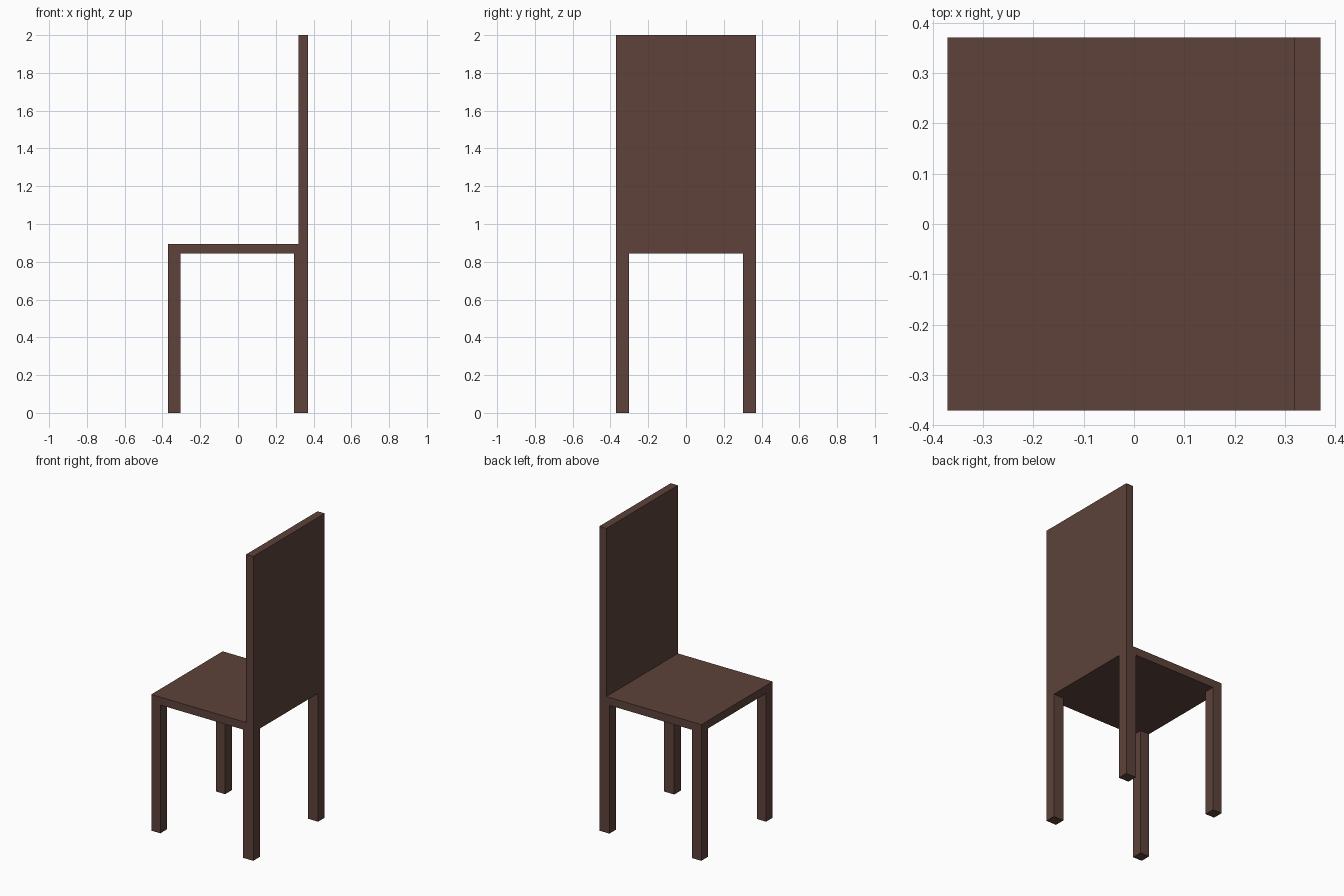
import bpy
import bmesh
from mathutils import Vector

if "Cube" in bpy.data.objects:
    bpy.data.objects.remove(bpy.data.objects["Cube"])

H = 0.371                      # half width of the chair
SEAT_LOW, SEAT_TOP = 0.843, 0.895

wood = bpy.data.materials.new("dark_wood")
wood.diffuse_color = (0.11, 0.055, 0.042, 1)
wood.use_nodes = True
wood.node_tree.nodes["Principled BSDF"].inputs["Base Color"].default_value = wood.diffuse_color


def box(name, x, y, z):
    """Flat-faced box spanning the given (min, max) ranges."""
    bm = bmesh.new()
    bmesh.ops.create_cube(bm, size=1)
    spans = (x, y, z)
    bmesh.ops.scale(bm, vec=Vector([b - a for a, b in spans]), verts=bm.verts)
    bmesh.ops.translate(bm, vec=Vector([(a + b) / 2 for a, b in spans]), verts=bm.verts)
    mesh = bpy.data.meshes.new(name)
    bm.to_mesh(mesh)
    bm.free()
    mesh.materials.append(wood)
    obj = bpy.data.objects.new(name, mesh)
    bpy.context.collection.objects.link(obj)
    return obj


# Seat slab and tall back panel standing on its +x edge
box("seat", (-H, H), (-H, H), (SEAT_LOW, SEAT_TOP))
box("backrest", (0.319, H), (-H, H), (SEAT_TOP, 2.0))

# Legs: one pair at the sitting edge, a slightly thicker pair under the backrest
for pair, x in (("front", (-H, -0.305)), ("rear", (0.297, H))):
    for side, y in (("left", (-H, -0.302)), ("right", (0.302, H))):
        box(f"{pair}_{side}_leg", x, y, (0, SEAT_LOW))
